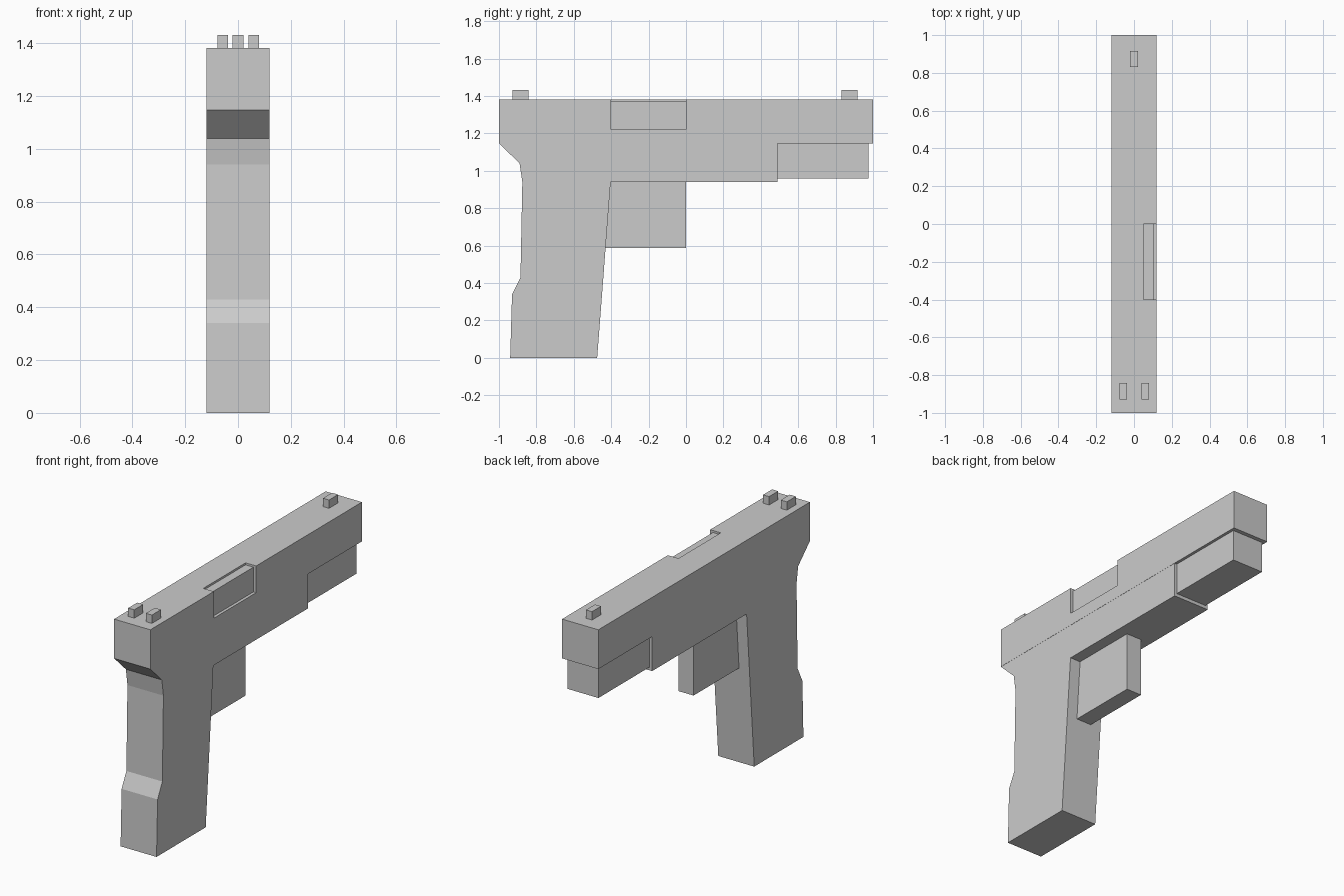
import bpy, bmesh

cube = bpy.data.objects.get("Cube")
if cube:
    bpy.data.objects.remove(cube, do_unlink=True)

grey = bpy.data.materials.new("light grey")
grey.use_nodes = True
colour = (0.6, 0.6, 0.6, 1)
grey.diffuse_color = colour
grey.node_tree.nodes["Principled BSDF"].inputs["Base Color"].default_value = colour


def side_profile(name, points, x0, x1):
    """Extrude a (y, z) outline from x0 to x1."""
    bm = bmesh.new()
    face = bm.faces.new([bm.verts.new((x0, y, z)) for y, z in points])
    ext = bmesh.ops.extrude_face_region(bm, geom=[face])
    moved = [v for v in ext["geom"] if isinstance(v, bmesh.types.BMVert)]
    bmesh.ops.translate(bm, verts=moved, vec=(x1 - x0, 0, 0))
    bmesh.ops.recalc_face_normals(bm, faces=bm.faces)
    mesh = bpy.data.meshes.new(name)
    bm.to_mesh(mesh)
    bm.free()
    mesh.materials.append(grey)
    obj = bpy.data.objects.new(name, mesh)
    bpy.context.collection.objects.link(obj)
    return obj


def box(name, x0, x1, y0, y1, z0, z1):
    return side_profile(name, [(y0, z0), (y1, z0), (y1, z1), (y0, z1)], x0, x1)


W = 0.12       # half width of the body
TOP = 1.382    # top of the slide
SEAM = 1.147   # joint between slide and frame

# Grip and frame in one outline, a hair narrower than the slide
side_profile("grip_frame", [
    (-1, SEAM), (-0.89, 1.04), (-0.875, 0.94), (-0.885, 0.43), (-0.93, 0.34),
    (-0.94, 0), (-0.475, 0), (-0.403, 0.94), (0.49, 0.94), (0.49, SEAM),
], -W + 0.001, W - 0.001)

# Slide with the port cut out of its upper side edge
slide = box("slide", -W, W, -1, 1, SEAM, TOP)
cutter = box("port_cutter", 0.05, W + 0.1, -0.4, 0, 1.222, TOP + 0.1)
cutter.hide_render = True
cutter.hide_viewport = True
cut = slide.modifiers.new("port", "BOOLEAN")
cut.operation = "DIFFERENCE"
cut.solver = "EXACT"
cut.object = cutter

# Block seen inside the port
box("port_block", 0.04, 0.102, -0.4, 0, 1.21, 1.37)

# Rail under the muzzle and solid guard below the frame
box("front_rail", -0.103, 0.103, 0.48, 0.975, 0.96, SEAM)
box("trigger_guard", -0.05, 0.05, -0.44, 0, 0.588, 0.95)

# Sights
box("front_sight", -0.02, 0.02, 0.832, 0.917, TOP, 1.432)
for side, x in (("right", -0.057), ("left", 0.06)):
    box("rear_sight_" + side, x - 0.02, x + 0.02, -0.928, -0.843, TOP, 1.432)
